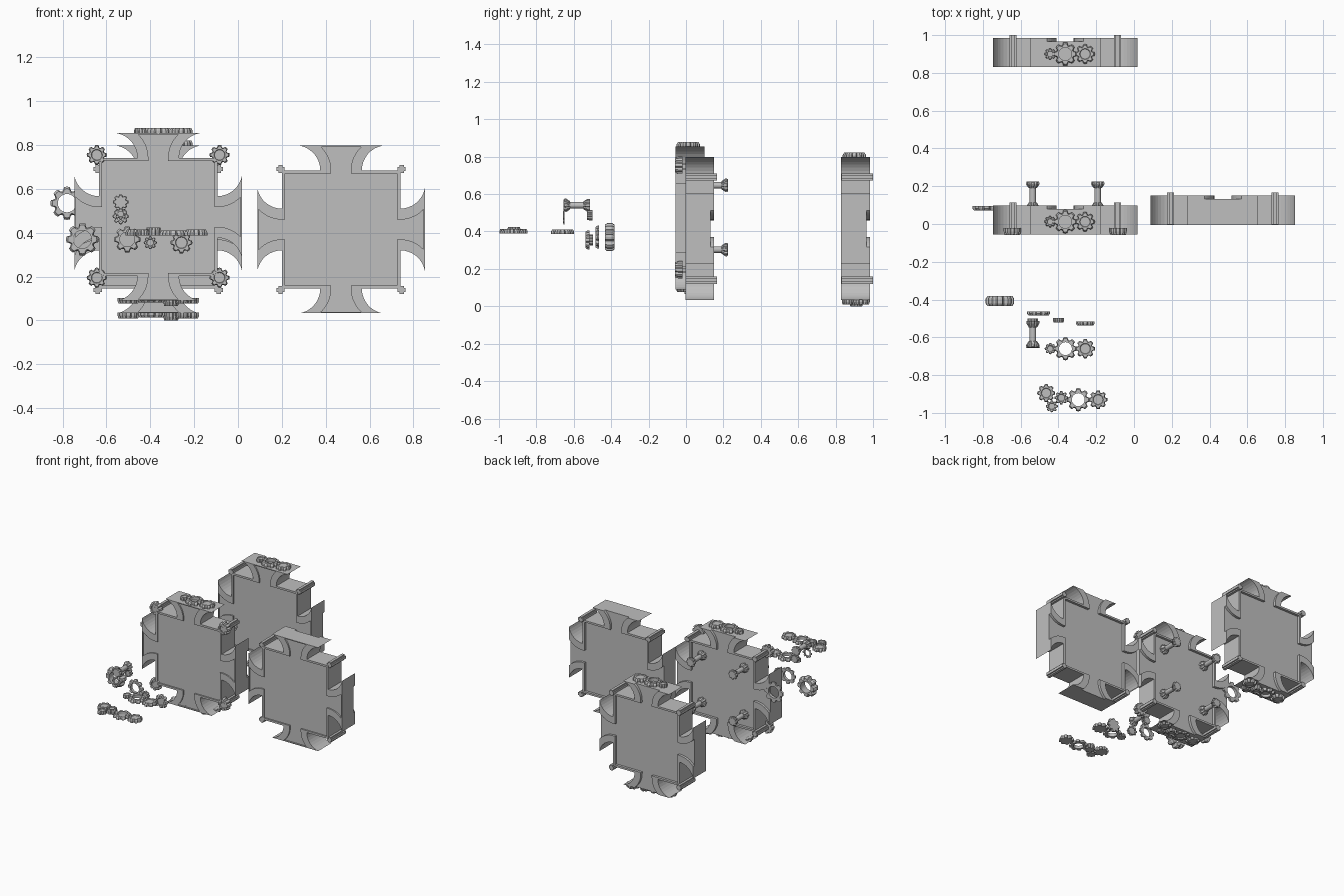
import bpy, bmesh
from math import sin, cos, pi, asin
from mathutils import Vector

cube = bpy.data.objects.get("Cube")
if cube:
    bpy.data.objects.remove(cube)

metal = bpy.data.materials.new("plain grey")
metal.use_nodes = True
GREY = (0.52, 0.52, 0.52, 1)
metal.diffuse_color = GREY
metal.node_tree.nodes["Principled BSDF"].inputs["Base Color"].default_value = GREY


def finish(bm, name, loc, axis=None):
    bmesh.ops.recalc_face_normals(bm, faces=bm.faces)
    mesh = bpy.data.meshes.new(name)
    bm.to_mesh(mesh)
    bm.free()
    mesh.materials.append(metal)
    obj = bpy.data.objects.new(name, mesh)
    obj.location = loc
    if axis:
        obj.rotation_euler = Vector(axis).to_track_quat('Z', 'Y').to_euler()
    bpy.context.collection.objects.link(obj)
    return obj


def prism(bm, points, y0, y1):
    """Extrude an x-z outline along y."""
    near = [bm.verts.new((x, y0, z)) for x, z in points]
    far = [bm.verts.new((x, y1, z)) for x, z in points]
    n = len(points)
    bm.faces.new(near)
    bm.faces.new(far[::-1])
    for i in range(n):
        j = (i + 1) % n
        bm.faces.new((near[i], far[i], far[j], near[j]))


def skin(bm, rings, closed):
    """Join equal rings of points; cap the ends unless closed."""
    loops = [[bm.verts.new(p) for p in ring] for ring in rings]
    n = len(loops[0])
    pairs = list(zip(loops, loops[1:])) + ([(loops[-1], loops[0])] if closed else [])
    for a, b in pairs:
        for i in range(n):
            j = (i + 1) % n
            bm.faces.new((a[i], a[j], b[j], b[i]))
    if not closed:
        bm.faces.new(loops[0][::-1])
        bm.faces.new(loops[-1])


# ---- cross-shaped cases ----
BOX, RIM, END, DEPTH = 0.27, 0.256, 0.382, 0.154


def quarter(neck, radius, corner):
    """Path from the side arm end, round the box corner, to the top arm end."""
    steps = 8
    sweep = asin((END - BOX) / radius)
    arc = [(neck + radius * (1 - cos(sweep * i / steps)), BOX + radius * sin(sweep * i / steps))
           for i in range(steps + 1)]
    if corner < BOX:
        arc.insert(0, (arc[0][0], corner))
    side = [(z, x) for x, z in reversed(arc)]
    return side + [(corner, corner)] + arc


def turn(points, times):
    for _ in range(times):
        points = [(-z, x) for x, z in points]
    return points


outer = quarter(0.095, 0.114, BOX)
inner = quarter(0.045, 0.145, RIM)
mouth = inner[-1][0]
end_wall = [(-mouth, END - 0.006), (mouth, END - 0.006), (mouth, END), (-mouth, END)]


def case(name, loc):
    bm = bmesh.new()
    core = [p for k in range(4) for p in turn(inner, k)]
    prism(bm, core, 0.01, DEPTH - 0.018)
    for k in range(4):
        prism(bm, turn(outer + inner[::-1], k), 0, DEPTH)
        prism(bm, turn(end_wall, k), 0, 0.012)
    finish(bm, name, loc)
    # corner rods with a plus-shaped section
    bm = bmesh.new()
    for sx in (-1, 1):
        for sz in (-1, 1):
            for w, h in ((0.019, 0.01), (0.01, 0.019)):
                c = 0.276
                prism(bm, [(sx * c + a * w, sz * c + b * h)
                           for a, b in ((-1, -1), (1, -1), (1, 1), (-1, 1))], 0.002, 0.17)
    finish(bm, name + "_corner_rods", loc)


# ---- gears ----
def gear_ring(r, z, teeth=8):
    shape = ((-0.34, 0.82), (-0.23, 0.98), (0, 1), (0.23, 0.98), (0.34, 0.82), (0.5, 0.76))
    return [(r * f * cos((t + a) * 2 * pi / teeth), r * f * sin((t + a) * 2 * pi / teeth), z)
            for t in range(teeth) for a, f in shape]


def circle_ring(r, z, n=48):
    return [(r * cos((i / n - 0.045) * 2 * pi), r * sin((i / n - 0.045) * 2 * pi), z)
            for i in range(n)]


def gear(name, loc, r, depth, axis, hole=False, taper=0.88):
    """Gear standing on loc and growing along axis."""
    bm = bmesh.new()
    inside = r * 0.55
    body = [gear_ring(r, 0), gear_ring(r, depth * 0.5), gear_ring(r * taper, depth)]
    if hole:
        rings = [circle_ring(inside, 0)] + body + [circle_ring(inside, depth)]
    else:
        rings = body + [circle_ring(inside, depth), circle_ring(inside * 0.9, depth * 0.85)]
    skin(bm, rings, hole)
    finish(bm, name, loc, axis)


def spool(name, loc, length, axis):
    """Axle with a toothed wheel at each end."""
    bm = bmesh.new()
    cap = 0.035
    skin(bm, [gear_ring(0.034, 0), gear_ring(0.034, cap * 0.4), gear_ring(0.022, cap),
              circle_ring(0.017, cap), circle_ring(0.017, length - cap),
              gear_ring(0.022, length - cap), gear_ring(0.036, length - cap * 0.4),
              gear_ring(0.036, length - 0.006), gear_ring(0.031, length)], False)
    finish(bm, name, loc, axis)


def gear_row(name, x, y, z, axis):
    for part, dx, r, hole in (("small", -0.08, 0.03, False), ("ring", 0, 0.062, True),
                              ("medium", 0.105, 0.052, False)):
        gear(f"{name}_{part}_gear", (x + dx, y, z), r, 0.024, axis, hole)


def gear_cluster(name, x, y, z, axis, flip=1):
    for part, dx, dy, r, depth in (
            ("left", -0.17, 0.035, 0.048, 0.026), ("link", -0.09, 0.01, 0.036, 0.036),
            ("low", -0.14, -0.035, 0.032, 0.026), ("ring", 0, 0, 0.062, 0.022),
            ("right", 0.105, 0, 0.05, 0.026)):
        gear(f"{name}_{part}_gear", (x + dx * flip, y + dy, z), r, depth, axis, part == "ring")


UP, DOWN, FRONT, BACK = (0, 0, 1), (0, 0, -1), (0, -1, 0), (0, 1, 0)
MID = -0.364

case("right_case", (0.47, -0.004, 0.415))
case("middle_case", (MID, -0.056, 0.472))
case("rear_case", (MID, 0.83, 0.415))

# gears on the ends of the cases
gear_row("middle_top", MID, 0.012, 0.854, UP)
gear_row("rear_top", MID, 0.9, 0.797, UP)
gear_cluster("middle_bottom", -0.395, 0.015, 0.103, DOWN, -1)
gear_cluster("rear_bottom", -0.395, 0.9, 0.036, DOWN, -1)

# corner gears and rear axles of the middle case
for sx in (-1, 1):
    for sz in (-1, 1):
        gear("corner_gear", (MID + sx * 0.28, -0.02, 0.475 + sz * 0.28), 0.046, 0.038, FRONT)
        spool("rear_axle", (MID + sx * 0.172, 0.078, 0.475 + sz * 0.172), 0.147, BACK)

# loose gears
gear("side_ring_gear", (-0.78, 0.094, 0.535), 0.076, 0.022, FRONT, True)
gear("thick_gear_front", (-0.71, -0.408, 0.37), 0.075, 0.026, FRONT, True)
gear("thick_gear_back", (-0.71, -0.408, 0.37), 0.075, 0.026, BACK, True)
gear("thin_ring_gear", (-0.505, -0.464, 0.37), 0.061, 0.02, FRONT, True)
gear("loose_small_gear", (-0.4, -0.497, 0.355), 0.03, 0.024, FRONT)
gear("loose_medium_gear", (-0.258, -0.515, 0.355), 0.05, 0.022, FRONT)
spool("loose_axle", (-0.535, -0.513, 0.54), 0.142, FRONT)
gear("axle_front_gear", (-0.535, -0.65, 0.475), 0.037, 0.007, FRONT, True)
gear("axle_rear_gear", (-0.535, -0.5, 0.487), 0.028, 0.03, FRONT)
gear_row("loose_row", -0.363, -0.66, 0.387, UP)
gear_cluster("loose_cluster", -0.295, -0.93, 0.388, UP)
